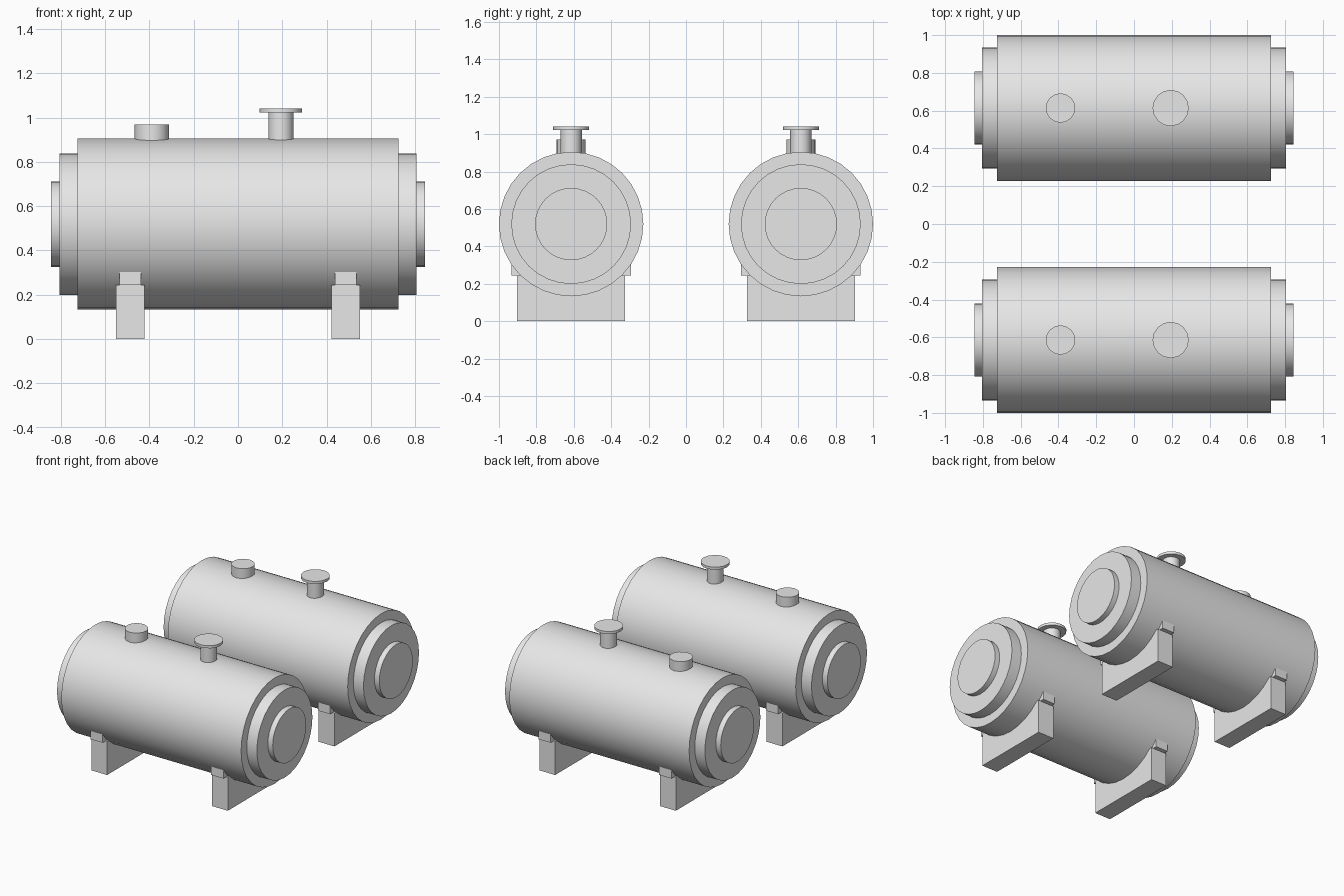
import bpy, bmesh, math
from mathutils import Matrix

if "Cube" in bpy.data.objects:
    bpy.data.objects.remove(bpy.data.objects["Cube"])

TANK_Y, AXIS_Z = 0.614, 0.519

steel = bpy.data.materials.new("grey_steel")
steel.diffuse_color = (0.8, 0.8, 0.8, 1)
steel.use_nodes = True
steel.node_tree.nodes["Principled BSDF"].inputs["Base Color"].default_value = steel.diffuse_color


def finish(name, bm, smooth):
    """Turn a bmesh into a named object with the steel colour."""
    bmesh.ops.recalc_face_normals(bm, faces=bm.faces)
    mesh = bpy.data.meshes.new(name)
    bm.to_mesh(mesh)
    bm.free()
    mesh.materials.append(steel)
    obj = bpy.data.objects.new(name, mesh)
    bpy.context.collection.objects.link(obj)
    if smooth:
        bpy.ops.object.select_all(action='DESELECT')
        obj.select_set(True)
        bpy.context.view_layer.objects.active = obj
        bpy.ops.object.shade_smooth_by_angle(angle=math.radians(30))


def lathe(name, profile, sides, place):
    """Revolve (radius, height) points about local z, closed with flat caps."""
    bm = bmesh.new()
    rings = []
    for r, h in profile:
        rings.append([bm.verts.new((r * math.cos(2 * math.pi * i / sides),
                                    r * math.sin(2 * math.pi * i / sides), h))
                      for i in range(sides)])
    for a, b in zip(rings, rings[1:]):
        for i in range(sides):
            j = (i + 1) % sides
            bm.faces.new((a[i], a[j], b[j], b[i]))
    bm.faces.new(rings[0])
    bm.faces.new(rings[-1])
    bm.transform(place)
    finish(name, bm, True)


def box(name, center, size):
    bm = bmesh.new()
    bmesh.ops.create_cube(bm, size=1, matrix=Matrix.Translation(center) @ Matrix.Diagonal((*size, 1)))
    finish(name, bm, False)


for label, y in (("front", -TANK_Y), ("back", TANK_Y)):
    # Stepped horizontal vessel
    half = [(0.386, 0.725), (0.32, 0.725), (0.32, 0.806), (0.193, 0.806), (0.193, 0.845)]
    profile = [(r, -h) for r, h in reversed(half)] + half
    lathe(label + "_tank", profile, 32,
          Matrix.Translation((0, y, AXIS_Z)) @ Matrix.Rotation(math.pi / 2, 4, 'Y'))

    # Short filler cap and flanged outlet pipe on top
    lathe(label + "_filler_cap", [(0.078, 0.86), (0.078, 0.97)], 16,
          Matrix.Translation((-0.389, y, 0)))
    lathe(label + "_flanged_pipe",
          [(0.057, 0.86), (0.057, 1.023), (0.096, 1.023), (0.096, 1.042)], 16,
          Matrix.Translation((0.194, y, 0)))

    # Support saddles with wider pads against the vessel
    for side, x in (("left", -0.487), ("right", 0.487)):
        box(f"{label}_{side}_saddle", (x, y, 0.122), (0.127, 0.578, 0.244))
        box(f"{label}_{side}_saddle_pad", (x, y, 0.274), (0.098, 0.64, 0.062))
